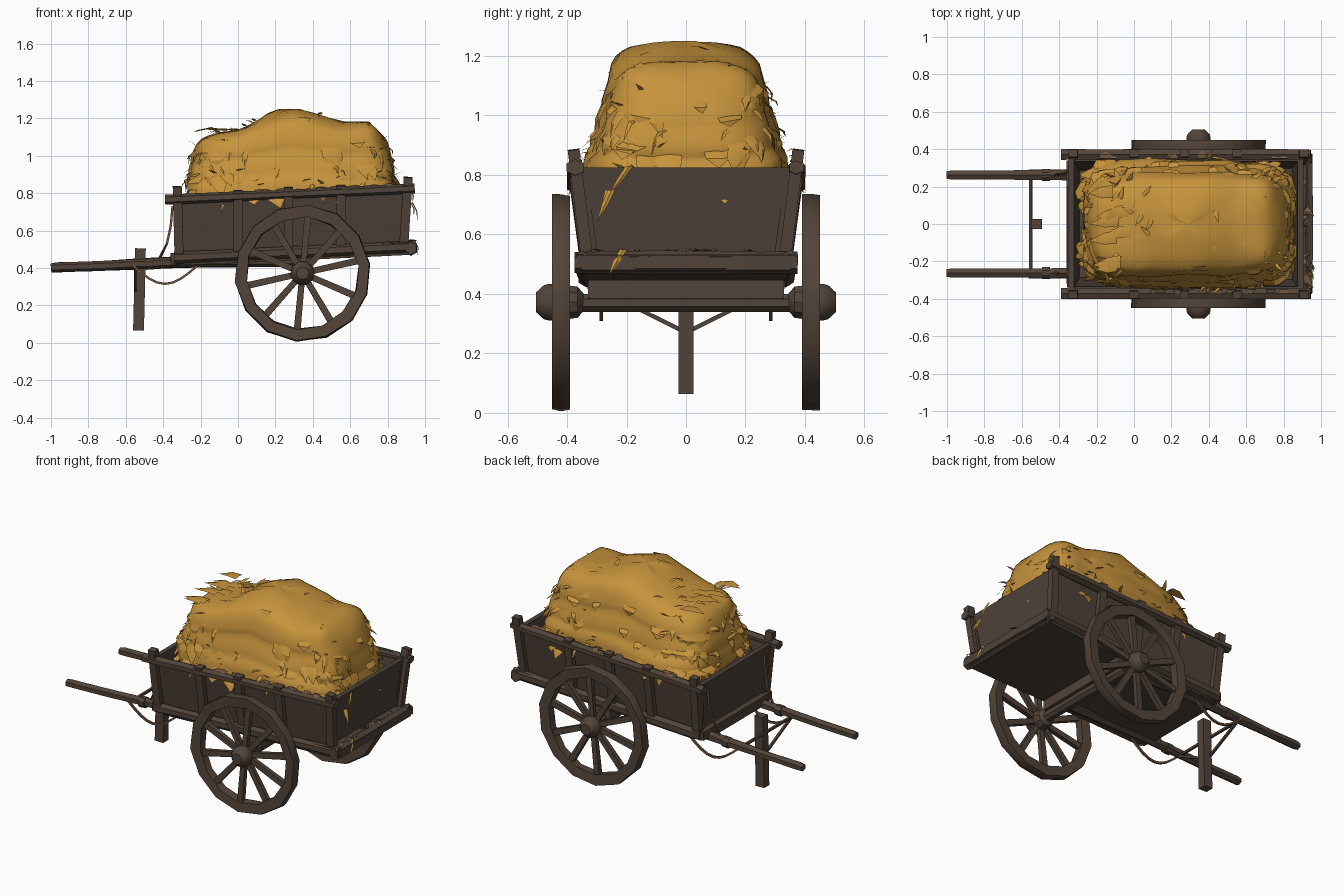
import bpy, bmesh, math, random
from mathutils import Vector, noise

random.seed(4)
R = random.uniform
if "Cube" in bpy.data.objects:
    bpy.data.objects.remove(bpy.data.objects["Cube"])


def material(name, rgb):
    m = bpy.data.materials.new(name)
    m.use_nodes = True
    m.diffuse_color = (*rgb, 1)
    m.node_tree.nodes["Principled BSDF"].inputs["Base Color"].default_value = (*rgb, 1)
    return m


BEAM = material("dark beam wood", (0.085, 0.058, 0.041))
PLANK = material("grey brown planks", (0.076, 0.055, 0.042))
HAY = material("golden hay", (0.56, 0.29, 0.045))
DRY = material("dry brown straw", (0.17, 0.095, 0.05))


def finish(name, bm, mat, angle=35):
    bmesh.ops.recalc_face_normals(bm, faces=bm.faces)
    me = bpy.data.meshes.new(name)
    bm.to_mesh(me)
    bm.free()
    me.materials.append(mat)
    me.polygons.foreach_set("use_smooth", [True] * len(me.polygons))
    me.set_sharp_from_angle(angle=math.radians(angle))
    ob = bpy.data.objects.new(name, me)
    bpy.context.collection.objects.link(ob)
    return ob


def skin(bm, rings, closed=False):
    """Bridge successive vertex rings, capping or joining the ends."""
    loops = [[bm.verts.new(p) for p in ring] for ring in rings]
    n = len(loops[0])
    pairs = list(zip(loops, loops[1:])) + ([(loops[-1], loops[0])] if closed else [])
    for a, b in pairs:
        for i in range(n):
            j = (i + 1) % n
            bm.faces.new((a[i], a[j], b[j], b[i]))
    if not closed:
        bm.faces.new(loops[0])
        bm.faces.new(loops[-1])


def stick(name, pts, w, h, n=4, mat=BEAM, taper=1.0, wobble=0.0, bm=None):
    """Sweep an n-sided section of half-width w and half-height h along points."""
    own = bm is None
    bm = bm or bmesh.new()
    pts = [Vector(p) for p in pts]
    grow = 1 / math.cos(math.pi / n)
    rings = []
    for k, p in enumerate(pts):
        d = (pts[min(k + 1, len(pts) - 1)] - pts[max(k - 1, 0)]).normalized()
        up = Vector((1, 0, 0)) if abs(d.z) > 0.9 else Vector((0, 0, 1))
        side = d.cross(up).normalized()
        top = side.cross(d)
        s = grow * (1 + (taper - 1) * k / (len(pts) - 1)) * (1 + R(-wobble, wobble))
        rings.append([p + side * math.cos(a) * w * s + top * math.sin(a) * h * s
                      for a in (math.tau * (i + 0.5) / n for i in range(n))])
    skin(bm, rings)
    return finish(name, bm, mat) if own else None


def divided(a, b, n):
    return [Vector(a).lerp(Vector(b), i / n) for i in range(n + 1)]


def panel(name, corners, inward, mat=PLANK):
    bm = bmesh.new()
    skin(bm, [corners, [Vector(c) + Vector(inward) for c in corners]])
    return finish(name, bm, mat)


# Wagon bed: sloping floor, flared walls and bolster
bm = bmesh.new()
skin(bm, [[(x, -lo, z), (x, lo, z), (x, hi, z + t), (x, -hi, z + t)]
          for x, lo, hi, z, t in ((-0.36, 0.29, 0.32, 0.42, 0.04), (-0.28, 0.33, 0.34, 0.415, 0.05),
                                  (0.3, 0.33, 0.345, 0.44, 0.055), (0.92, 0.345, 0.365, 0.47, 0.07),
                                  (0.955, 0.35, 0.37, 0.48, 0.05))])
finish("bed_floor", bm, PLANK)
panel("tail_board", [(0.875, -0.32, 0.52), (0.875, 0.32, 0.52), (0.905, 0.36, 0.825), (0.905, -0.36, 0.825)], (-0.03, 0, 0))
panel("head_board", [(-0.32, -0.31, 0.45), (-0.32, 0.31, 0.45), (-0.35, 0.36, 0.775), (-0.35, -0.36, 0.775)], (0.03, 0, 0))
stick("axle_bolster", [(0.345, -0.33, 0.43), (0.345, 0.33, 0.43)], 0.05, 0.045)
stick("axle", [(0.345, -0.42, 0.37), (0.345, 0.42, 0.37)], 0.032, 0.03, 8)
stick("tail_sill", divided((0.925, -0.375, 0.505), (0.925, 0.375, 0.505), 6), 0.03, 0.033, 6, wobble=0.08)
stick("head_sill", divided((-0.335, -0.34, 0.455), (-0.335, 0.34, 0.455), 4), 0.025, 0.025, 4, wobble=0.06)

for s, label in ((-1, "right"), (1, "left")):
    panel(label + "_side_board", [(-0.33, s * 0.315, 0.45), (0.885, s * 0.325, 0.51), (0.905, s * 0.365, 0.82),
                                  (-0.35, s * 0.365, 0.765)], (0, -s * 0.03, 0))
    stick(label + "_top_rail", divided((-0.39, s * 0.372, 0.765), (0.945, s * 0.372, 0.825), 7),
          0.027, 0.022, 6, wobble=0.1)
    stick(label + "_lower_rail", divided((-0.34, s * 0.335, 0.455), (0.95, s * 0.35, 0.515), 6),
          0.025, 0.027, 6, wobble=0.08)
    # Stakes leaning outward with the walls
    for i, (x0, x1, z0, z1) in enumerate(((-0.315, -0.325, 0.45, 0.835), (0.0, 0.0, 0.46, 0.815),
                                         (0.27, 0.27, 0.47, 0.83), (0.55, 0.55, 0.48, 0.84),
                                         (0.885, 0.91, 0.5, 0.885))):
        stick(f"{label}_stake_{i}", [(x0, s * 0.33, z0), (x1, s * 0.378, z1)], 0.02, 0.024)
    # Shaft tapers to the grip and runs on under the bed
    stick(label + "_shaft", [(-1, s * 0.262, 0.4), (-0.97, s * 0.262, 0.403), (-0.75, s * 0.262, 0.41),
                             (-0.55, s * 0.262, 0.42), (-0.3, s * 0.262, 0.432), (0.3, s * 0.262, 0.44)],
          0.022, 0.021, 6, taper=1.3, wobble=0.08)
    stick(label + "_shaft_collar", [(-0.49, s * 0.262, 0.42), (-0.45, s * 0.262, 0.422)], 0.033, 0.03, 8)
    stick(label + "_leg_brace", [(-0.55, 0, 0.27), (-0.55, s * 0.262, 0.4)], 0.007, 0.007)
    # Slack ropes
    stick(label + "_slack_rope", [(-0.56 + 0.34 * t, s * 0.285, 0.41 - 0.095 * math.sin(math.pi * t))
                                  for t in (i / 8 for i in range(9))], 0.006, 0.006, 4, DRY)
    stick(label + "_hanging_rope", [(-0.35, s * 0.28, 0.73), (-0.36, s * 0.28, 0.62), (-0.38, s * 0.27, 0.53),
                                    (-0.42, s * 0.262, 0.45)], 0.006, 0.006, 4, DRY)

    # Wheel: felloe ring, lathed hub and spokes
    cx, cz, sides = 0.345, 0.372, 14

    def rim_point(a, r, y):
        return (cx + r * math.cos(a), s * y, cz + r * math.sin(a))

    bm = bmesh.new()
    skin(bm, [[rim_point(math.tau * (i + 0.3) / sides, r + R(-0.004, 0.004), y)
               for r, y in ((0.30, 0.395), (0.362, 0.39), (0.366, 0.42), (0.362, 0.45), (0.30, 0.445))]
              for i in range(sides)], closed=True)
    finish(label + "_wheel_rim", bm, BEAM)
    bm = bmesh.new()
    skin(bm, [[rim_point(math.tau * i / 10, r, y) for i in range(10)]
              for y, r in ((0.345, 0.032), (0.365, 0.055), (0.4, 0.06), (0.46, 0.065), (0.478, 0.06), (0.505, 0.034))])
    finish(label + "_wheel_hub", bm, BEAM)
    bm = bmesh.new()
    for i in range(10):
        a = math.tau * (i + 0.35) / 10
        stick("", [rim_point(a, 0.04, 0.425), rim_point(a, 0.315, 0.42)], 0.013, 0.016, taper=1.15, bm=bm)
    finish(label + "_wheel_spokes", bm, BEAM)

# Prop leg
stick("prop_leg", [(-0.532, 0, 0.065), (-0.526, 0, 0.3), (-0.522, 0, 0.505)], 0.026, 0.029)
stick("leg_crossbar", [(-0.555, -0.262, 0.405), (-0.555, 0.262, 0.405)], 0.007, 0.007)


# Hay mound: stacked bulging layers under an uneven crown
def lerp_table(rows, t):
    for a, b in zip(rows, rows[1:]):
        if t <= b[0]:
            k = max(0, (t - a[0]) / (b[0] - a[0]))
            return [p + (q - p) * k for p, q in zip(a[1:], b[1:])]
    return rows[-1][1:]


CROWN = [(-0.3, 1.11), (-0.2, 1.135), (0.0, 1.145), (0.12, 1.205), (0.22, 1.25), (0.33, 1.255),
         (0.45, 1.215), (0.55, 1.19), (0.7, 1.205), (0.78, 1.15), (0.87, 1.07)]
# level, half length, half width, height share
BULGE = [(0, 0.53, 0.31, 0), (0.12, 0.565, 0.35, 0.12), (0.25, 0.56, 0.34, 0.3), (0.32, 0.545, 0.31, 0.38),
         (0.36, 0.56, 0.315, 0.4), (0.48, 0.545, 0.285, 0.6), (0.52, 0.53, 0.272, 0.63), (0.56, 0.54, 0.285, 0.66),
         (0.68, 0.505, 0.245, 0.88), (0.78, 0.44, 0.185, 0.95), (0.9, 0.25, 0.09, 0.99), (1, 0.02, 0.01, 1)]


def hay_point(a, t):
    hx, hy, f = lerp_table(BULGE, t)
    c, s = math.cos(a), math.sin(a)
    x = 0.285 + hx * math.copysign(abs(c) ** 0.5, c)
    y = hy * math.copysign(abs(s) ** 0.5, s)
    p = Vector((x, y, 0.71 + (lerp_table(CROWN, x)[0] - 0.71) * f))
    return p + Vector((c, s, 0.3)) * noise.noise(p * 6) * 0.022


bm = bmesh.new()
skin(bm, [[hay_point(math.tau * i / 44, k / 24) for i in range(44)] for k in range(25)])
finish("hay_mound", bm, HAY, 50)


def blade(bm, root, tip, width, side, lift):
    """A folded, pointed wisp of straw."""
    m = root.lerp(tip, 0.45) + lift * 0.5
    v = [bm.verts.new(p) for p in (root - side * width * 0.5, root + lift * 0.3, root + side * width * 0.5,
                                   m + side * width * 0.45, tip, m - side * width * 0.45, m + lift * 0.3)]
    for f in ((0, 1, 6, 5), (1, 2, 3, 6), (5, 6, 4), (6, 3, 4), (0, 5, 4, 3, 2, 1)):
        bm.faces.new([v[i] for i in f])


# Ragged fringes hanging from each layer, then loose wisps
bm = bmesh.new()
for level, count, reach in ((0.18, 52, 0.05), (0.4, 44, 0.045), (0.6, 38, 0.035), (0.74, 16, 0.02)):
    for i in range(count):
        a = math.tau * (i + R(-0.4, 0.4)) / count
        root = hay_point(a, level + R(-0.04, 0.04))
        side = (hay_point(a + 0.05, level) - hay_point(a - 0.05, level)).normalized()
        out = side.cross(Vector((0, 0, 1)))
        tip = root + out * R(0.2, 1) * reach + side * R(-0.05, 0.05) - Vector((0, 0, R(0.03, 0.11)))
        blade(bm, root - out * 0.008, tip, R(0.03, 0.1), side, out * 0.02)
for i in range(90):
    a, t = R(0, math.tau), R(0.1, 0.7)
    root = hay_point(a, t)
    out = Vector((math.cos(a) ** 3, math.sin(a) ** 3, 0)).normalized()
    side = out.cross(Vector((0, 0, 1)))
    tip = root + out * R(0.01, 0.055) + side * R(-0.07, 0.07) + Vector((0, 0, R(-0.08, 0.04)))
    blade(bm, root - out * 0.01, tip, R(0.01, 0.03), side, Vector((0, 0, 0.008)))
for i in range(8):
    root = Vector((R(-0.12, 0.0), R(-0.24, 0.24), 1.135))
    blade(bm, root, root + Vector((R(-0.16, -0.1), R(-0.03, 0.03), R(-0.015, 0.005))), 0.07, Vector((0, 1, 0)), Vector((0, 0, 0.02)))
for i in range(12):
    root = hay_point(R(0, math.tau), R(0.76, 0.95))
    d = Vector((R(-1, 1), R(-1, 1), 0)).normalized()
    blade(bm, root, root + d * 0.07 + Vector((0, 0, 0.012)), 0.025, d.cross(Vector((0, 0, 1))), Vector((0, 0, 0.01)))
# Straw caught on the tail
for x, y, z, dx, dy, dz in ((0.92, -0.19, 0.83, 0.01, -0.07, -0.1), (0.93, -0.25, 0.75, 0.03, -0.05, -0.11),
                            (0.92, -0.26, 0.75, 0.02, -0.02, -0.08), (0.94, -0.21, 0.55, 0.02, -0.05, -0.09)):
    blade(bm, Vector((x, y, z)), Vector((x + dx, y + dy, z + dz)), 0.025, Vector((0, 1, 0)), Vector((0.02, 0, 0)))
finish("hay_wisps", bm, HAY, 25)

# Dry straw spilled on the floor lip and over the rails
bm = bmesh.new()
for i in range(14):
    root = Vector((R(0.89, 0.92), R(-0.32, 0.32), 0.543))
    blade(bm, root, root + Vector((R(0, 0.05), R(-0.08, 0.08), 0)), 0.03, Vector((0.7, 0.7, 0)), Vector((0, 0, 0.012)))
for i in range(18):
    s = (-1) ** i
    x = R(-0.25, 0.82)
    root = Vector((x, s * 0.35, 0.81 + x * 0.045))
    blade(bm, root, root + Vector((R(-0.03, 0.03), s * 0.045, R(-0.04, -0.01))), 0.05, Vector((1, 0, 0)), Vector((0, 0, 0.015)))
finish("spilled_straw", bm, DRY, 25)
